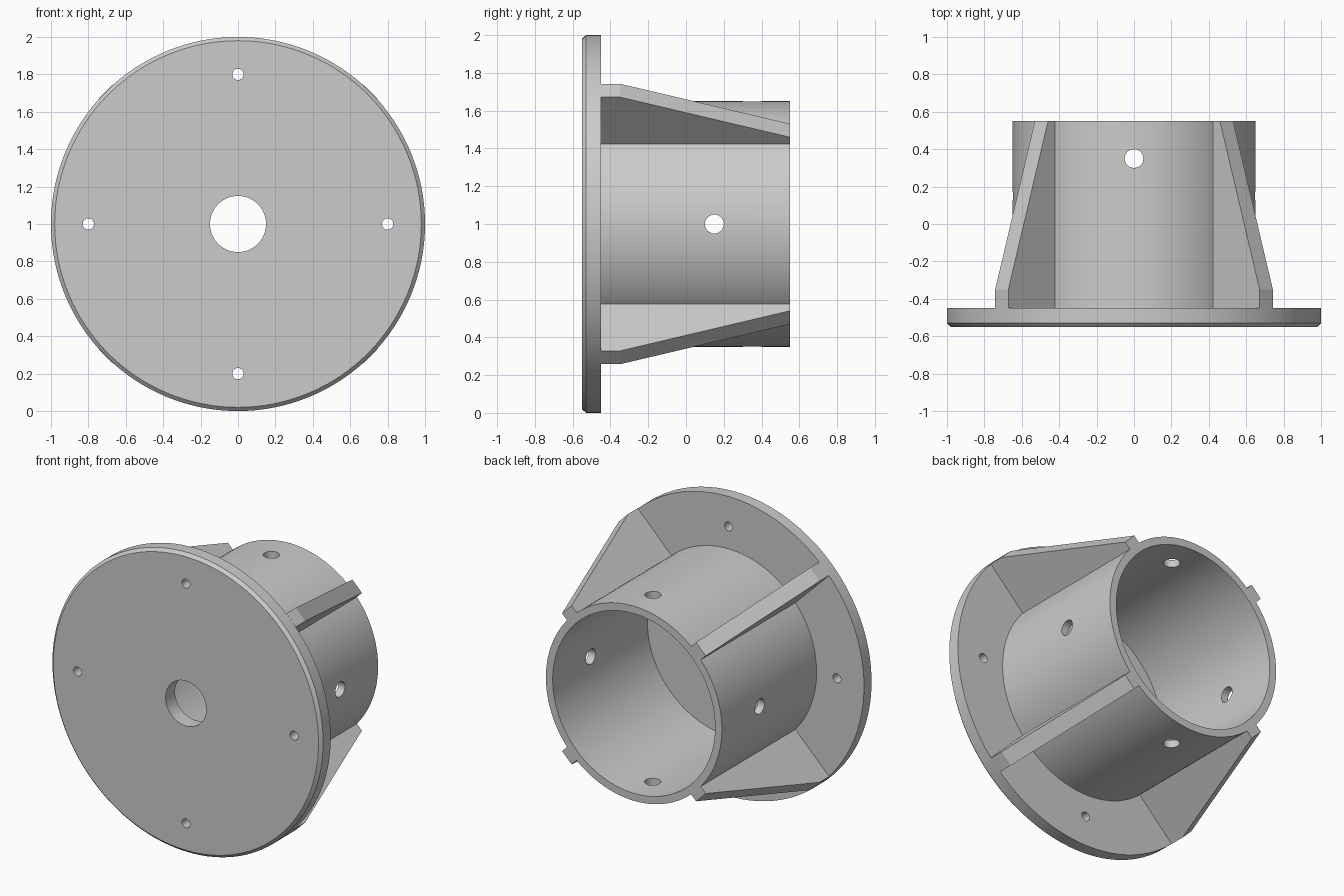
import bpy, bmesh, math
from mathutils import Matrix, Vector

cube = bpy.data.objects.get("Cube")
if cube:
    bpy.data.objects.remove(cube, do_unlink=True)

CENTRE = Vector((0, 0, 1))
FRONT, SEAT, BACK = -0.55, -0.45, 0.55   # flange front, flange back, tube end
OUTER, BORE = 0.65, 0.6

grey = bpy.data.materials.new("plain grey")
grey.use_nodes = True
grey.diffuse_color = (0.6, 0.6, 0.6, 1)
grey.node_tree.nodes["Principled BSDF"].inputs["Base Color"].default_value = (0.6, 0.6, 0.6, 1)


def make_object(name, bm):
    bmesh.ops.recalc_face_normals(bm, faces=bm.faces)
    mesh = bpy.data.meshes.new(name)
    bm.to_mesh(mesh)
    bm.free()
    mesh.materials.append(grey)
    obj = bpy.data.objects.new(name, mesh)
    bpy.context.collection.objects.link(obj)
    return obj


def revolve(name, profile, sides=128):
    """Spin a closed (radius, y) profile around the y axis."""
    bm = bmesh.new()
    rings = []
    for i in range(sides):
        a = math.tau * i / sides
        rings.append([bm.verts.new(CENTRE + Vector((r * math.cos(a), y, r * math.sin(a))))
                      for r, y in profile])
    n = len(profile)
    for i in range(sides):
        p, q = rings[i], rings[(i + 1) % sides]
        for j in range(n):
            k = (j + 1) % n
            bm.faces.new((p[j], p[k], q[k], q[j]))
    return make_object(name, bm)


def drill(obj, holes):
    """Cut round holes given as (centre, axis, radius, length)."""
    bm = bmesh.new()
    for centre, axis, radius, length in holes:
        turn = Vector((0, 0, 1)).rotation_difference(Vector(axis)).to_matrix().to_4x4()
        bmesh.ops.create_cone(bm, cap_ends=True, segments=32, radius1=radius, radius2=radius,
                              depth=length, matrix=Matrix.Translation(centre) @ turn)
    cutter = make_object("hole_cutter", bm)
    cutter.hide_render = True
    mod = obj.modifiers.new("holes", 'BOOLEAN')
    mod.operation = 'DIFFERENCE'
    mod.solver = 'EXACT'
    mod.object = cutter
    graph = bpy.context.evaluated_depsgraph_get()
    result = bpy.data.meshes.new_from_object(obj.evaluated_get(graph))
    obj.modifiers.clear()
    obj.data = result
    bpy.data.objects.remove(cutter, do_unlink=True)


def smooth(obj):
    bpy.ops.object.select_all(action='DESELECT')
    obj.select_set(True)
    bpy.context.view_layer.objects.active = obj
    bpy.ops.object.shade_smooth_by_angle(angle=math.radians(30))


# Round flange with chamfered front rim, centre hole and four bolt holes
flange = revolve("flange", [(0.15, FRONT), (0.98, FRONT), (1, FRONT + 0.02),
                            (1, SEAT), (0.15, SEAT)])
bolts = []
for i in range(4):
    a = math.pi / 2 * i
    bolts.append((CENTRE + Vector((0.8 * math.cos(a), -0.5, 0.8 * math.sin(a))),
                  (0, 1, 0), 0.03, 0.4))
drill(flange, bolts)
smooth(flange)

# Open tube with two staggered cross holes
tube = revolve("tube", [(BORE, SEAT), (OUTER, SEAT), (OUTER, BACK), (BORE, BACK)])
drill(tube, [(CENTRE + Vector((0, 0.15, 0)), (1, 0, 0), 0.05, 1.6),
             (CENTRE + Vector((0, 0.35, 0)), (0, 0, 1), 0.05, 1.6)])
smooth(tube)

# Four tapered ribs on the diagonals
RIB = [(0.62, SEAT), (1, SEAT), (1, SEAT + 0.1), (0.7, BACK), (0.62, BACK)]
names = ("upper_left_rib", "upper_right_rib", "lower_right_rib", "lower_left_rib")
for i, name in enumerate(names):
    bm = bmesh.new()
    face = bm.faces.new([bm.verts.new((r, y, -0.05)) for r, y in RIB])
    sweep = bmesh.ops.extrude_face_region(bm, geom=[face])
    moved = [v for v in sweep["geom"] if isinstance(v, bmesh.types.BMVert)]
    bmesh.ops.translate(bm, verts=moved, vec=(0, 0, 0.1))
    turn = Matrix.Rotation(-math.pi / 4 - math.pi / 2 * i, 4, 'Y')
    bmesh.ops.transform(bm, matrix=Matrix.Translation(CENTRE) @ turn, verts=bm.verts)
    make_object(name, bm)
